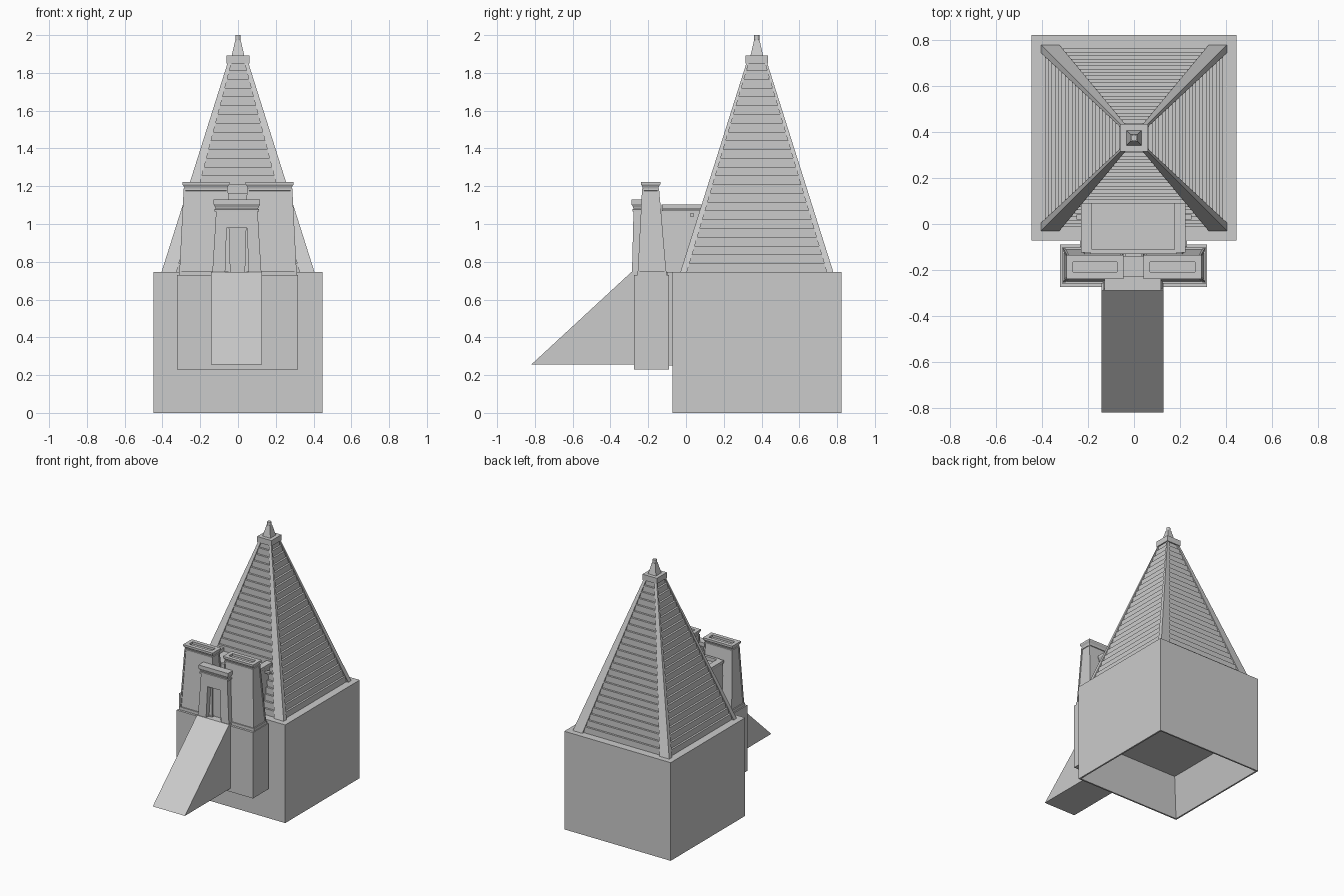
import bpy, bmesh

if "Cube" in bpy.data.objects:
    bpy.data.objects.remove(bpy.data.objects["Cube"])

CY = 0.375  # centre of pyramid in y


def rings(bm, levels, cap_bottom=True, cap_top=True):
    """Skin stacked rectangles given as (x0, x1, y0, y1, z)."""
    prev = first = None
    for x0, x1, y0, y1, z in levels:
        ring = [bm.verts.new((x, y, z)) for x, y in
                ((x0, y0), (x1, y0), (x1, y1), (x0, y1))]
        if prev:
            for i in range(4):
                j = (i + 1) % 4
                bm.faces.new((prev[i], prev[j], ring[j], ring[i]))
        else:
            first = ring
        prev = ring
    if cap_bottom:
        bm.faces.new(first[::-1])
    if cap_top:
        bm.faces.new(prev)


def make(name, *stacks):
    bm = bmesh.new()
    for s in stacks:
        rings(bm, s)
    bmesh.ops.recalc_face_normals(bm, faces=bm.faces)
    me = bpy.data.meshes.new(name)
    bm.to_mesh(me)
    bm.free()
    ob = bpy.data.objects.new(name, me)
    bpy.context.collection.objects.link(ob)
    return ob


def box(x0, x1, y0, y1, z0, z1):
    return [(x0, x1, y0, y1, z0), (x0, x1, y0, y1, z1)]


def sq(h, z):
    return (-h, h, CY - h, CY + h, z)


def grow(r, d, z):
    return (r[0] - d, r[1] + d, r[2] - d, r[3] + d, z)


def half(z):
    return 0.405 - 0.316 * (z - 0.745)


# plinth, hollowed from below
make("plinth", [sq(0.36, 0.28), sq(0.435, 0.0), sq(0.447, 0.0), sq(0.447, 0.745)])

# stepped pyramid courses
N, Z0, Z1 = 24, 0.745, 1.86
step = (Z1 - Z0) / N
levels = []
for i in range(N):
    z = Z0 + i * step
    h = half(z + step) - 0.002
    levels += [sq(h, z), sq(h, z + step)]
make("pyramid_courses", levels)

# four corner ribs
ribs = []
ho, ht = half(Z0), half(Z1)
for sx in (-1, 1):
    for sy in (-1, 1):
        lv = []
        for h, wx, wy, z in ((ho, 0.08, 0.035, Z0), (ht, 0.02, 0.012, Z1)):
            xs = sorted((sx * h, sx * (h - wx)))
            ys = sorted((CY + sy * h, CY + sy * (h - wy)))
            lv.append((*xs, *ys, z))
        ribs.append(lv)
make("corner_ribs", *ribs)

# capstone and finial
make("capstone", [sq(0.06, 1.85), sq(0.06, 1.893)])
make("finial", [sq(0.033, 1.893), sq(0.014, 1.975)])
bpy.ops.mesh.primitive_cylinder_add(vertices=12, radius=0.014, depth=0.035,
                                    location=(0, CY, 1.9825))
bpy.context.object.name = "finial_tip"

# gatehouse foundation and its link to the plinth
make("gatehouse_foundation",
     box(-0.322, 0.318, -0.275, -0.09, 0.23, 0.73))
make("foundation_link", box(-0.235, 0.23, -0.1, -0.06, 0.25, 0.745))

# entrance ramp
make("entrance_ramp", [(-0.142, 0.128, -0.82, -0.08, 0.255),
                       (-0.142, 0.128, -0.29, -0.08, 0.745)])

# pair of pylon towers: skirt, battered body, roll, flared cornice, sunken roof
for side, x0, x1 in (("left", -0.305, -0.045), ("right", 0.04, 0.305)):
    foot = (x0, x1, -0.25, -0.11)
    inner = 0.012
    top = (x0 + 0.022 if side == "left" else x0 + inner,
           x1 - inner if side == "left" else x1 - 0.022, -0.228, -0.147)
    make(side + "_tower",
         [grow(foot, 0.008, 0.725), grow(foot, 0.008, 0.752),
          grow(foot, 0, 0.752), (*top, 1.175),
          grow(top, 0.005, 1.177), grow(top, 0.005, 1.187),
          grow(top, 0, 1.189), grow(top, 0.003, 1.198), grow(top, 0.011, 1.21),
          grow(top, 0.011, 1.222), grow(top, -0.018, 1.222),
          grow(top, -0.018, 1.205)])
    # corner mouldings along the battered edges
    r, beads = 0.005, []
    for i in (0, 1):
        for j in (2, 3):
            beads.append([(f[i] - r, f[i] + r, f[j] - r, f[j] + r, z)
                          for f, z in ((foot, 0.752), (top, 1.178))])
    make(side + "_tower_corner_mouldings", *beads)

# central gate: jambs, lintel, cornice, recessed door
cx = -0.006
GF, GB = -0.28, -0.14
make("gate_jambs",
     [(cx - 0.13, cx - 0.062, GF - 0.006, GB, 0.74),
      (cx - 0.115, cx - 0.054, GF, GB, 0.98)],
     [(cx + 0.062, cx + 0.13, GF - 0.006, GB, 0.74),
      (cx + 0.054, cx + 0.115, GF, GB, 0.98)])
make("gate_lintel", [(cx - 0.115, cx + 0.115, GF, GB, 0.98),
                     (cx - 0.11, cx + 0.11, GF + 0.002, GB, 1.07)])
g = (cx - 0.112, cx + 0.112, GF + 0.002, -0.24)
make("gate_cornice", [grow(g, 0.006, 1.065), grow(g, 0.006, 1.078),
                      grow(g, 0, 1.08), grow(g, 0.003, 1.09),
                      grow(g, 0.011, 1.105), grow(g, 0.011, 1.13)])
make("gate_door", box(cx - 0.065, cx + 0.065, GF + 0.045, GB, 0.74, 0.985))

# chapel behind the gatehouse, running into the pyramid
make("chapel_body", [(-0.225, 0.22, -0.13, 0.15, 0.74),
                     (-0.215, 0.21, -0.13, 0.15, 1.075)])
make("chapel_parapets",
     *[[(a, b, -0.125, 0.15, 1.06), (a, b, -0.125, 0.15, 1.07),
        (a - o1, b + o2, -0.125, 0.15, 1.085),
        (a - o1, b + o2, -0.125, 0.15, 1.102)]
       for a, b, o1, o2 in ((-0.22, -0.182, 0.01, 0), (0.177, 0.215, 0, 0.01))])
make("chapel_front_parapet", box(-0.19, 0.185, -0.13, -0.11, 1.06, 1.102))
# water spouts
make("water_spouts", box(-0.25, -0.2, 0.02, 0.042, 1.04, 1.055),
     box(0.2, 0.25, 0.02, 0.042, 1.04, 1.055))
